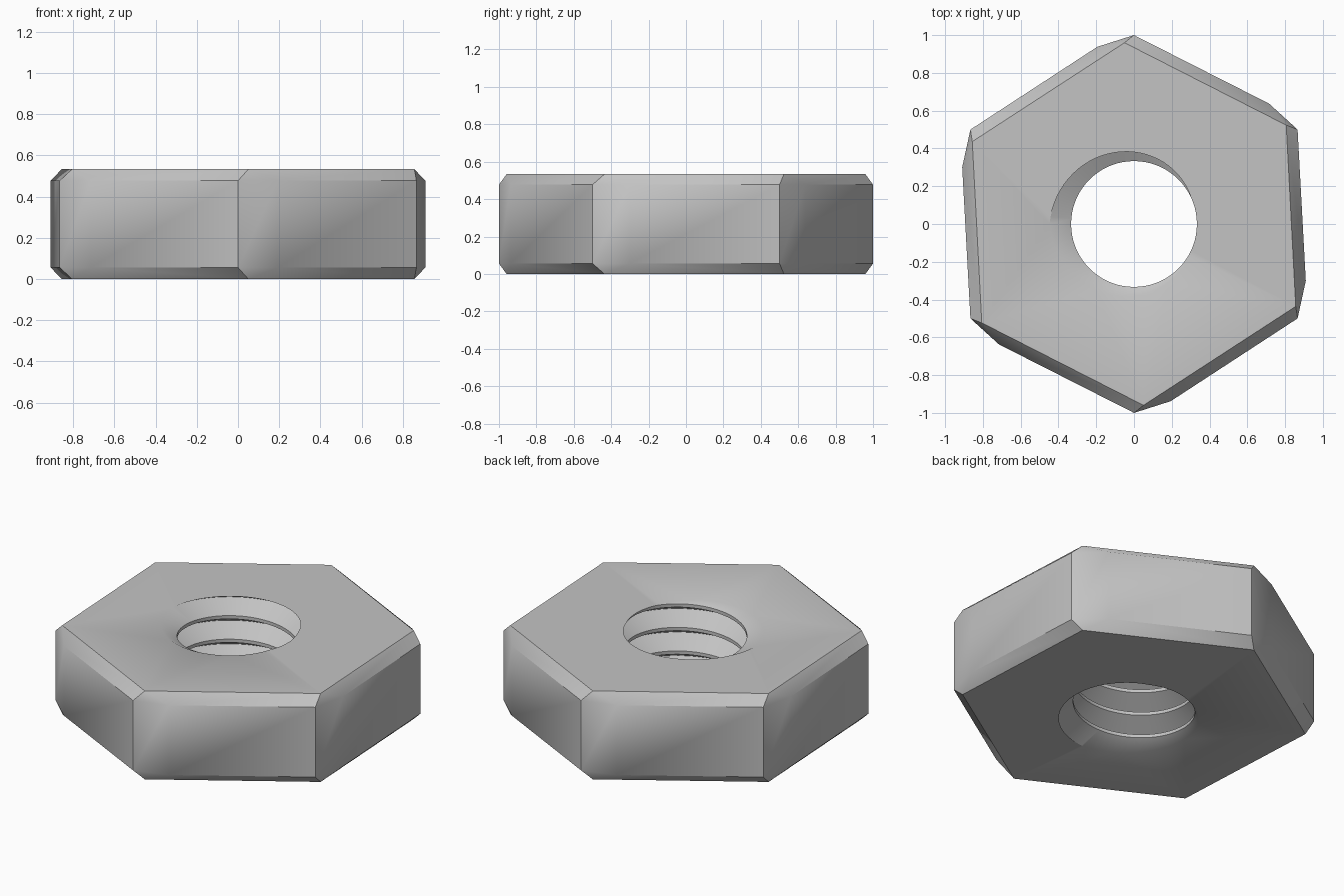
import bpy, bmesh
from math import sin, cos, pi, tau, radians

cube = bpy.data.objects.get("Cube")
if cube:
    bpy.data.objects.remove(cube, do_unlink=True)

HEIGHT, BEVEL = 0.533, 0.056
PITCH, CREST, MINOR, MAJOR = 0.142, 0.02, 0.333, 0.447
SEGMENTS = 72

steel = bpy.data.materials.new("steel grey")
steel.use_nodes = True
steel.diffuse_color = (0.55, 0.55, 0.55, 1)
steel.node_tree.nodes["Principled BSDF"].inputs["Base Color"].default_value = (0.55, 0.55, 0.55, 1)

bm = bmesh.new()


def ring_point(degrees, radius, z):
    a = radians(degrees)
    return bm.verts.new((radius * cos(a), radius * sin(a), z))


# Threaded bore: a helical surface, joined to itself one turn higher
turns = range(-6, 3)
columns = []
for j in range(SEGMENTS):
    a = tau * j / SEGMENTS
    column = []
    for k in turns:
        z = HEIGHT + PITCH * (k + j / SEGMENTS)
        for r, dz in ((MINOR, -CREST / 2), (MINOR, CREST / 2), (MAJOR, PITCH / 2)):
            column.append(bm.verts.new((r * cos(a), r * sin(a), z + dz)))
    columns.append(column)
for j in range(SEGMENTS):
    here = columns[j]
    there = columns[j + 1] if j + 1 < SEGMENTS else columns[0][3:]
    for m in range(min(len(here), len(there)) - 1):
        bm.faces.new((here[m], here[m + 1], there[m + 1], there[m]))

# Trim the thread flush with both flat ends
for z, direction in ((0, -1), (HEIGHT, 1)):
    bmesh.ops.bisect_plane(bm, geom=bm.verts[:] + bm.edges[:] + bm.faces[:], dist=1e-6,
                           plane_co=(0, 0, z), plane_no=(0, 0, direction), clear_outer=True)
bmesh.ops.remove_doubles(bm, verts=bm.verts[:], dist=1e-5)
rims = {z: [e for e in bm.edges if e.is_boundary and all(abs(v.co.z - z) < 1e-4 for v in e.verts)]
        for z in (0, HEIGHT)}

# Outer body: slightly twisted hexagon with bevelled ends
walls = {}
for end, inner in ((0, BEVEL), (HEIGHT, HEIGHT - BEVEL)):
    corners = [ring_point(30 + 60 * i, 1, inner) for i in range(6)]
    bends = [ring_point(41.7 + 60 * i, 0.958, inner) for i in range(6)]
    tips = [ring_point(33 + 60 * i, 0.961, end) for i in range(6)]
    for i in range(6):
        n = (i + 1) % 6
        bm.faces.new((corners[i], bends[i], tips[i]))
        bm.faces.new((bends[i], corners[n], tips[n], tips[i]))
    walls[end] = [v for pair in zip(corners, bends) for v in pair]
    # Flat end face around the hole
    outline = [bm.edges.get((tips[i], tips[(i + 1) % 6])) for i in range(6)]
    bmesh.ops.triangle_fill(bm, edges=rims[end] + outline, use_beauty=True,
                            normal=(0, 0, 1 if end else -1))

low, high = walls[0], walls[HEIGHT]
for i in range(12):
    n = (i + 1) % 12
    bm.faces.new((low[i], low[n], high[n], high[i]))

bmesh.ops.recalc_face_normals(bm, faces=bm.faces[:])
mesh = bpy.data.meshes.new("hex_nut")
bm.to_mesh(mesh)
bm.free()
mesh.materials.append(steel)
nut = bpy.data.objects.new("hex_nut", mesh)
bpy.context.collection.objects.link(nut)

bpy.ops.object.select_all(action="DESELECT")
nut.select_set(True)
bpy.context.view_layer.objects.active = nut
bpy.ops.object.shade_smooth_by_angle(angle=pi / 6)
